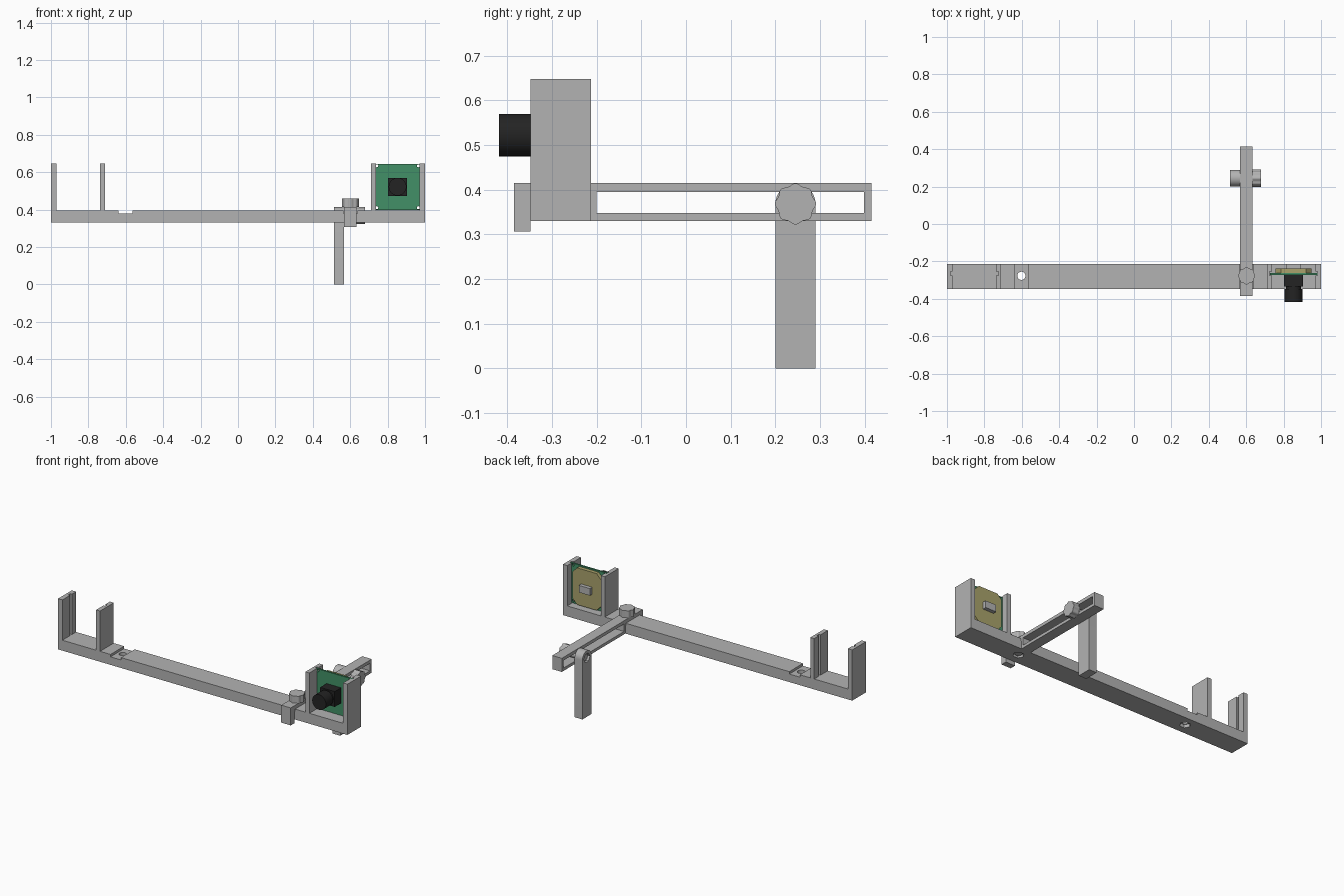
import bpy, bmesh
from math import cos, sin, pi, radians
from mathutils import Vector

cube = bpy.data.objects.get("Cube")
if cube:
    bpy.data.objects.remove(cube, do_unlink=True)


def material(name, r, g, b):
    m = bpy.data.materials.new(name)
    m.use_nodes = True
    m.diffuse_color = (r, g, b, 1)
    m.node_tree.nodes["Principled BSDF"].inputs["Base Color"].default_value = (r, g, b, 1)
    return m


GREY = material("grey plastic", 0.45, 0.45, 0.45)
GREEN = material("board green", 0.055, 0.28, 0.135)
BLACK = material("lens black", 0.017, 0.017, 0.017)
TAN = material("back plate tan", 0.40, 0.365, 0.15)

# Where a profile point (u, v) at depth w lands for each extrusion axis
PLACE = {
    "x": lambda u, v, w: (w, u, v),
    "y": lambda u, v, w: (u, w, v),
    "z": lambda u, v, w: (u, v, w),
}


def prism(name, axis, profile, start, end, mat=GREY):
    """Extrude a closed 2D profile along an axis."""
    bm = bmesh.new()
    face = bm.faces.new([bm.verts.new(PLACE[axis](u, v, start)) for u, v in profile])
    new = bmesh.ops.extrude_face_region(bm, geom=[face])["geom"]
    shift = Vector(PLACE[axis](0, 0, end - start))
    bmesh.ops.translate(bm, verts=[g for g in new if isinstance(g, bmesh.types.BMVert)], vec=shift)
    bmesh.ops.recalc_face_normals(bm, faces=bm.faces)
    mesh = bpy.data.meshes.new(name)
    bm.to_mesh(mesh)
    bm.free()
    mesh.materials.append(mat)
    obj = bpy.data.objects.new(name, mesh)
    bpy.context.collection.objects.link(obj)
    return obj


def rect(u0, u1, v0, v1):
    return [(u0, v0), (u1, v0), (u1, v1), (u0, v1)]


def circle(u, v, r, n=32, lobes=0, wave=0.0):
    pts = []
    for i in range(n):
        a = 2 * pi * i / n
        rad = r + wave * cos(lobes * a)
        pts.append((u + rad * cos(a), v + rad * sin(a)))
    return pts


def cut(target, *cutters):
    """Subtract the cutters, then remove them."""
    bpy.context.view_layer.objects.active = target
    for c in cutters:
        mod = target.modifiers.new("cut", "BOOLEAN")
        mod.operation = "DIFFERENCE"
        mod.solver = "EXACT"
        mod.object = c
        bpy.ops.object.modifier_apply(modifier=mod.name)
        bpy.data.objects.remove(c, do_unlink=True)


def smooth(*objs):
    bpy.ops.object.select_all(action="DESELECT")
    for o in objs:
        o.select_set(True)
    bpy.context.view_layer.objects.active = objs[0]
    bpy.ops.object.shade_smooth_by_angle(angle=radians(30))


# Main bar: one half profile mirrored, with end holders and clamp notches
FRONT, BACK, BASE, DECK, TOP = -0.348, -0.213, 0.33, 0.395, 0.647
half = [(1, BASE), (1, TOP), (0.97, TOP), (0.97, DECK), (0.737, DECK), (0.737, TOP),
        (0.71, TOP), (0.71, DECK), (0.638, DECK), (0.638, 0.38), (0.565, 0.38), (0.565, DECK)]
bar = prism("main_bar", "y", half + [(-x, z) for x, z in reversed(half)], FRONT, BACK)

# Board grooves, bolt holes and nut pockets on both ends
HOLE_X, HOLE_Y = 0.602, -0.277
for s in (-1, 1):
    for a, b in ((0.96, 0.982), (0.725, 0.745)):
        cut(bar, prism("groove", "z", rect(*sorted((s * a, s * b)), -0.275, -0.255), DECK, 0.7))
    cut(bar,
        prism("hole", "z", circle(s * HOLE_X, HOLE_Y, 0.022), 0.3, 0.5),
        prism("nut_pocket", "z", circle(s * HOLE_X, HOLE_Y, 0.032, 6), 0.3, 0.35))
smooth(bar)

# Slotted arm with a lip hooking over the bar
arm = prism("slotted_arm", "x",
            [(-0.385, 0.306), (FRONT, 0.306), (FRONT, 0.38), (BACK, 0.38), (BACK, BASE),
             (0.415, BASE), (0.415, 0.415), (-0.385, 0.415)], 0.568, 0.634)
cut(arm, prism("slot", "x", rect(-0.2, 0.398, 0.348, 0.395), 0.5, 0.7))

# Leg with a rounded top and a nut pocket
LEG_Y, LEG_Z, LEG_R = 0.245, 0.368, 0.045
arch = [(LEG_Y + LEG_R * cos(pi * i / 16), LEG_Z + LEG_R * sin(pi * i / 16)) for i in range(17)]
leg = prism("leg", "x", [(LEG_Y - LEG_R, 0), (LEG_Y + LEG_R, 0)] + arch, 0.513, 0.567)
cut(leg, prism("nut_pocket", "x", circle(LEG_Y, LEG_Z, 0.03, 6), 0.5, 0.53))

# Scalloped knobs and their bolts
knobs = [
    prism("clamp_knob", "z", circle(HOLE_X, HOLE_Y, 0.0437, 64, 8, 0.0025), 0.415, 0.459),
    prism("leg_knob", "x", circle(LEG_Y, LEG_Z, 0.0437, 64, 8, 0.0025), 0.634, 0.678),
    prism("clamp_bolt", "z", circle(HOLE_X, HOLE_Y, 0.0215), 0.338, 0.42),
    prism("leg_bolt", "x", circle(LEG_Y, LEG_Z, 0.0215), 0.525, 0.64),
]
smooth(leg, *knobs)

# Camera board with corner holes
CX, CZ = 0.853, 0.522
board = prism("camera_board", "y", rect(0.727, 0.98, 0.397, 0.645), -0.272, -0.261, GREEN)
for x in (CX - 0.111, CX + 0.111):
    for z in (CZ - 0.112, CZ + 0.112):
        cut(board, prism("screw_hole", "y", circle(x, z, 0.008, 16), -0.3, -0.2))

# Rear plate with clipped corners, and its connector
w, h, c = 0.097, 0.115, 0.03
octagon = [(w, h - c), (w - c, h), (c - w, h), (-w, h - c),
           (-w, c - h), (c - w, -h), (w - c, -h), (w, c - h)]
prism("rear_plate", "y", [(CX + x, CZ + z) for x, z in octagon], -0.261, -0.238, TAN)
prism("rear_connector", "y", rect(CX - 0.038, CX + 0.038, CZ - 0.022, CZ + 0.022), -0.24, -0.215)

# Lens: square mount, narrow neck and barrel
prism("lens_mount", "y", rect(CX - 0.05, CX + 0.05, CZ - 0.048, CZ + 0.048), -0.335, -0.272, BLACK)
neck = prism("lens_neck", "y", circle(CX, CZ, 0.041), -0.352, -0.33, BLACK)
barrel = prism("lens_barrel", "y", circle(CX, CZ, 0.0475), -0.418, -0.348, BLACK)
smooth(neck, barrel)
